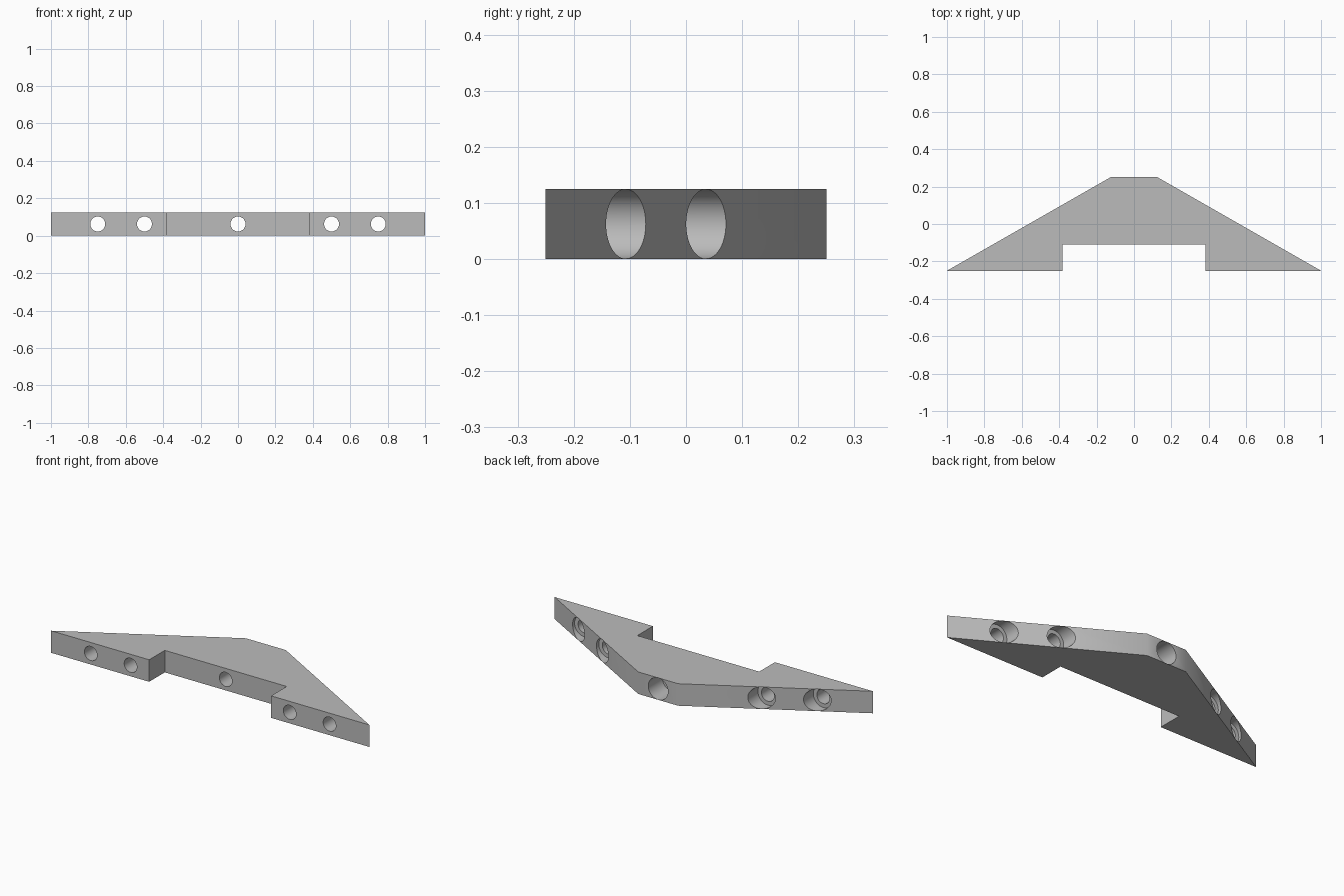
import bpy, bmesh, math

cube = bpy.data.objects.get("Cube")
if cube:
    bpy.data.objects.remove(cube, do_unlink=True)

THICK = 0.125
BACK, FRONT, NOTCH = 0.25, -0.25, -0.11

# Material
grey = bpy.data.materials.new("plain_grey")
grey.use_nodes = True
colour = (0.5, 0.5, 0.5, 1)
grey.diffuse_color = colour
grey.node_tree.nodes["Principled BSDF"].inputs["Base Color"].default_value = colour


def make_object(name, bm):
    bmesh.ops.recalc_face_normals(bm, faces=bm.faces)
    mesh = bpy.data.meshes.new(name)
    bm.to_mesh(mesh)
    bm.free()
    mesh.materials.append(grey)
    ob = bpy.data.objects.new(name, mesh)
    bpy.context.collection.objects.link(ob)
    return ob


def add_stepped_hole(bm, x, floor_y, sides=64):
    """Narrow bore from the front, wide counterbore from the back."""
    bore, head = 0.04, 0.062
    rings = []
    for y, r in ((-0.4, bore), (floor_y, bore), (floor_y, head), (0.4, head)):
        rings.append([bm.verts.new((x + r * math.cos(a), y, THICK / 2 + r * math.sin(a)))
                      for a in (math.tau * i / sides for i in range(sides))])
    for lower, upper in zip(rings, rings[1:]):
        for i in range(sides):
            j = (i + 1) % sides
            bm.faces.new((lower[i], lower[j], upper[j], upper[i]))
    bm.faces.new(rings[0])
    bm.faces.new(rings[-1])


# Bracket plate: mirrored half outline, extruded upward
half = [(0.125, BACK), (1, FRONT), (0.383, FRONT), (0.383, NOTCH)]
outline = half + [(-x, y) for x, y in reversed(half)]
bm = bmesh.new()
base = bm.faces.new([bm.verts.new((x, y, 0)) for x, y in outline])
top = bmesh.ops.extrude_face_region(bm, geom=[base])
bmesh.ops.translate(bm, vec=(0, 0, THICK),
                    verts=[v for v in top["geom"] if isinstance(v, bmesh.types.BMVert)])
bracket = make_object("bracket_plate", bm)

# Screw holes
bm = bmesh.new()
add_stepped_hole(bm, 0, 0.125)
for side in (-1, 1):
    add_stepped_hole(bm, side * 0.5, -0.02)
    add_stepped_hole(bm, side * 0.75, -0.16)
cutter = make_object("screw_hole_cutter", bm)
cutter.hide_render = True

cut = bracket.modifiers.new("screw_holes", "BOOLEAN")
cut.operation = "DIFFERENCE"
cut.solver = "EXACT"
cut.object = cutter

bpy.ops.object.select_all(action="DESELECT")
bracket.select_set(True)
bpy.context.view_layer.objects.active = bracket
bpy.ops.object.modifier_apply(modifier=cut.name)
bpy.data.objects.remove(cutter, do_unlink=True)
bpy.ops.object.shade_smooth_by_angle(angle=math.radians(30))
